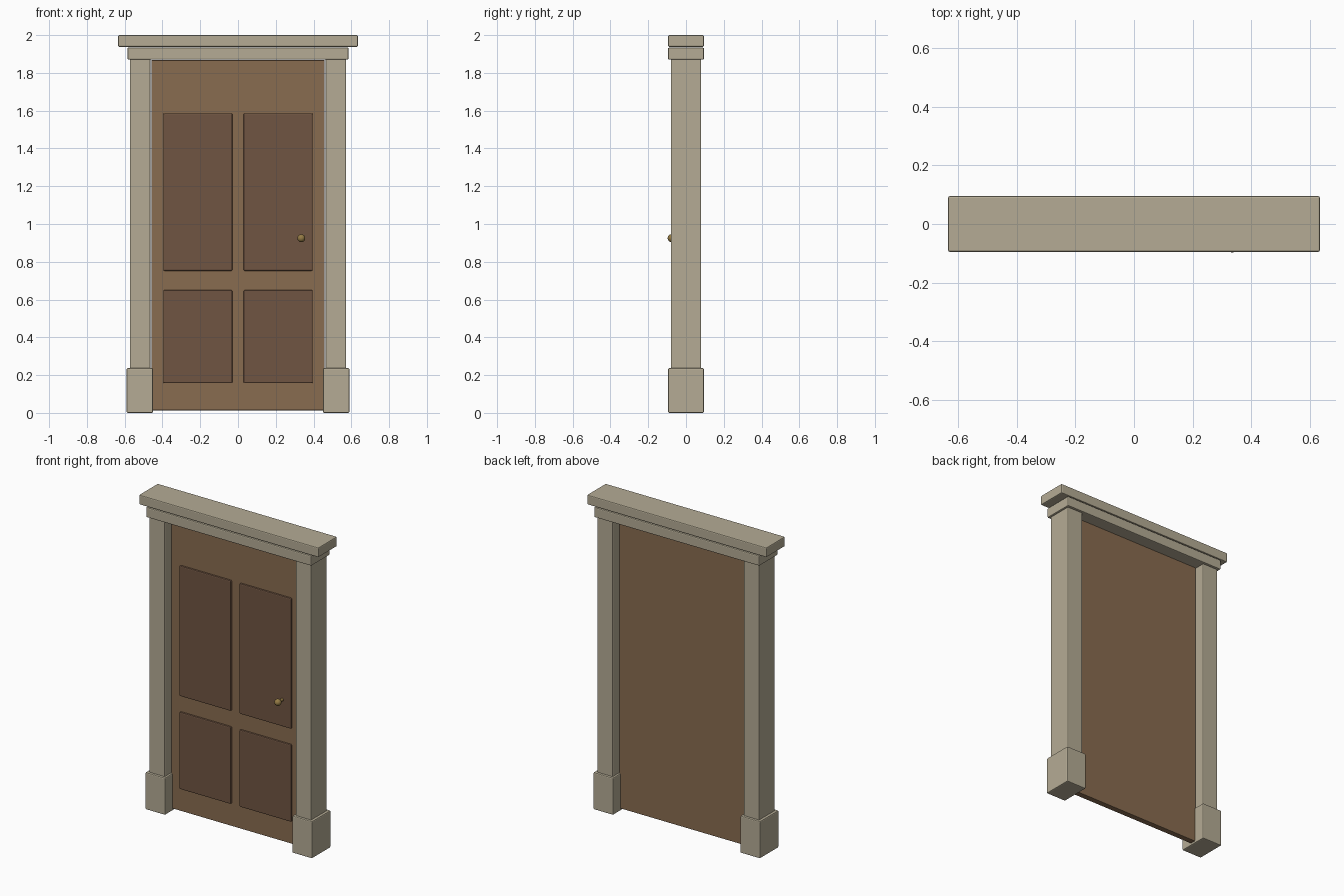
import bpy
import bmesh
from math import radians
from mathutils import Matrix

if "Cube" in bpy.data.objects:
    bpy.data.objects.remove(bpy.data.objects["Cube"], do_unlink=True)


def material(name, color, metallic=0.0):
    mat = bpy.data.materials.new(name)
    mat.use_nodes = True
    mat.diffuse_color = (*color, 1)
    shader = mat.node_tree.nodes["Principled BSDF"]
    shader.inputs["Base Color"].default_value = (*color, 1)
    shader.inputs["Metallic"].default_value = metallic
    shader.inputs["Roughness"].default_value = 0.7
    return mat


STONE = material("stone", (0.46, 0.41, 0.30))
WOOD = material("wood", (0.25, 0.15, 0.08))
DARK_WOOD = material("dark_wood", (0.16, 0.09, 0.055))
BRASS = material("brass", (0.30, 0.20, 0.06))


def add_object(name, bm, mat):
    mesh = bpy.data.meshes.new(name)
    bm.to_mesh(mesh)
    bm.free()
    mesh.materials.append(mat)
    obj = bpy.data.objects.new(name, mesh)
    bpy.context.collection.objects.link(obj)
    return obj


def block(name, x, y, z, mat, bevel=0.006):
    """Box with softened edges; x, y and z are (low, high) pairs."""
    spans = (x, y, z)
    centre = [(lo + hi) / 2 for lo, hi in spans]
    size = [hi - lo for lo, hi in spans]
    bm = bmesh.new()
    bmesh.ops.create_cube(bm, size=1, matrix=Matrix.Translation(centre) @ Matrix.Diagonal((*size, 1)))
    obj = add_object(name, bm, mat)
    mod = obj.modifiers.new("soft_edges", "BEVEL")
    mod.width = bevel
    mod.segments = 2
    return obj


# Stone surround: a post on a plinth at each side
for side, sign in (("left", 1), ("right", -1)):
    def mirrored(lo, hi):
        return tuple(sorted((sign * lo, sign * hi)))

    block(f"{side}_plinth", mirrored(0.45, 0.59), (-0.095, 0.095), (0, 0.237), STONE)
    block(f"{side}_post", mirrored(0.463, 0.573), (-0.08, 0.08), (0.23, 1.875), STONE)

    # Raised door panels, upper and lower
    for level, z in (("upper", (0.752, 1.586)), ("lower", (0.157, 0.65))):
        block(f"{side}_{level}_panel", mirrored(0.03, 0.395), (-0.03, -0.01), z, DARK_WOOD)

# Two-step lintel
block("lintel", (-0.585, 0.585), (-0.095, 0.095), (1.87, 1.934), STONE)
block("cornice", (-0.635, 0.635), (-0.095, 0.095), (1.938, 2.0), STONE)

# Door leaf
block("door_leaf", (-0.458, 0.458), (-0.019, 0.019), (0.013, 1.868), WOOD, 0.004)

# Round knob on a short neck
bm = bmesh.new()
bmesh.ops.create_uvsphere(bm, u_segments=24, v_segments=14, radius=0.021,
                          matrix=Matrix.Translation((0.335, -0.076, 0.925)))
bmesh.ops.create_cone(bm, cap_ends=True, segments=16, radius1=0.009, radius2=0.009, depth=0.045,
                      matrix=Matrix.Translation((0.335, -0.046, 0.925)) @ Matrix.Rotation(radians(90), 4, "X"))
knob = add_object("door_knob", bm, BRASS)

# Smooth shading with crisp edges
bpy.ops.object.select_all(action="DESELECT")
knob.select_set(True)
bpy.context.view_layer.objects.active = knob
bpy.ops.object.shade_smooth_by_angle(angle=radians(40))
